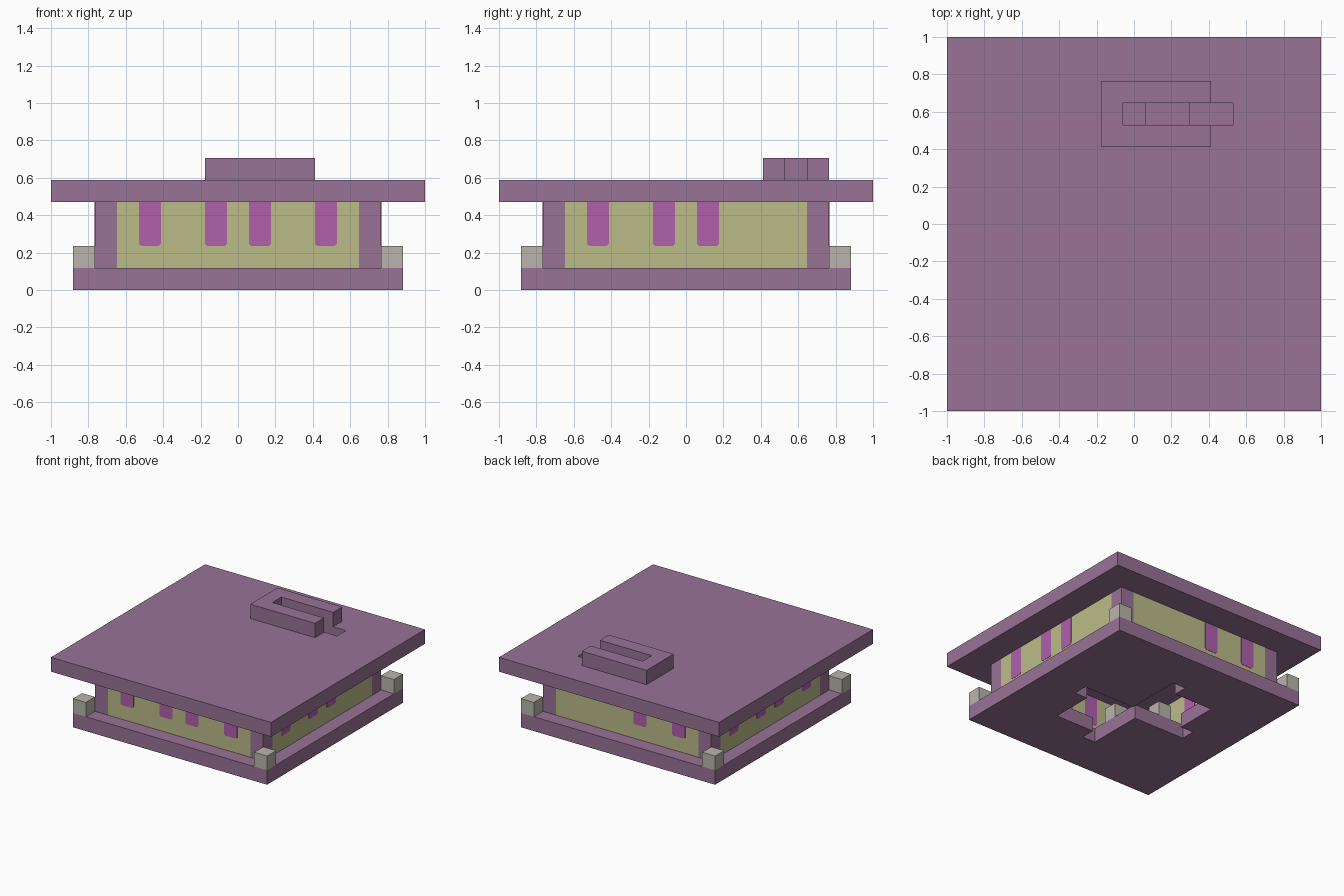
import bpy, bmesh

cube = bpy.data.objects.get("Cube")
if cube:
    bpy.data.objects.remove(cube, do_unlink=True)

U = 2 / 17  # one building block


def material(name, rgb):
    lin = [((c / 255 + 0.055) / 1.055) ** 2.4 for c in rgb] + [1]
    m = bpy.data.materials.new(name)
    m.use_nodes = True
    m.diffuse_color = lin
    m.node_tree.nodes["Principled BSDF"].inputs["Base Color"].default_value = lin
    return m


PURPLE = material("dusty purple", (152, 115, 150))
GREEN = material("pale olive", (188, 188, 138))
MAGENTA = material("window magenta", (176, 96, 172))
GREY = material("stone grey", (186, 181, 172))


def finish(name, bm, mat):
    bmesh.ops.recalc_face_normals(bm, faces=bm.faces)
    me = bpy.data.meshes.new(name)
    bm.to_mesh(me)
    bm.free()
    me.materials.append(mat)
    ob = bpy.data.objects.new(name, me)
    bpy.context.collection.objects.link(ob)
    return ob


def box(name, x, y, z, mat):
    """Box between (low, high) pairs in blocks."""
    bm = bmesh.new()
    for v in bmesh.ops.create_cube(bm, size=1)["verts"]:
        v.co = [U * (r[0] if c < 0 else r[1]) for c, r in zip(v.co, (x, y, z))]
    return finish(name, bm, mat)


def slab(name, xs, ys, z, keep, mat):
    """One block thick plate on a grid of cuts, keeping cells by a rule."""
    bm = bmesh.new()
    for x0, x1 in zip(xs, xs[1:]):
        for y0, y1 in zip(ys, ys[1:]):
            if keep((x0 + x1) / 2, (y0 + y1) / 2):
                bm.faces.new([bm.verts.new((U * x, U * y, U * z))
                              for x, y in ((x0, y0), (x1, y0), (x1, y1), (x0, y1))])
    bmesh.ops.remove_doubles(bm, verts=bm.verts, dist=1e-4)
    bottom = list(bm.faces)
    top = bmesh.ops.duplicate(bm, geom=bottom)
    lookup = top["vert_map"]
    for e in [e for f in bottom for e in f.edges if e.is_boundary]:
        a, b = e.verts
        if len(e.link_faces) == 1:
            bm.faces.new((a, b, lookup[b], lookup[a]))
    for v in {v for f in top["geom"] if isinstance(f, bmesh.types.BMFace) for v in f.verts}:
        v.co.z += U
    return finish(name, bm, mat)


def prism(name, profile, low, high, mat, along_y=True):
    """Extrude a (side, z) profile across a wall, all in blocks."""
    bm = bmesh.new()
    rings = [[bm.verts.new([U * c for c in ((s, d, z) if along_y else (d, s, z))])
              for s, z in profile] for d in (low, high)]
    bm.faces.new(rings[0])
    bm.faces.new(rings[1])
    n = len(profile)
    for i in range(n):
        j = (i + 1) % n
        bm.faces.new((rings[0][i], rings[0][j], rings[1][j], rings[1][i]))
    return finish(name, bm, mat)


# Base with a plus-shaped opening and two diagonal square openings
def base_solid(x, y):
    plus = (abs(x) < 0.5 and abs(y) < 4.5) or (abs(y) < 0.5 and abs(x) < 4.5)
    square = x * y < 0 and max(abs(x), abs(y)) < 3.5
    return not (plus or square)


cuts = [-7.5, -4.5, -3.5, -0.5, 0.5, 3.5, 4.5, 7.5]
slab("base", cuts, cuts, 0, base_solid, PURPLE)

# Roof with the stair slot, and the kerb around the slot
slab("roof", [-8.5, -0.5, 4.5, 8.5], [-8.5, 4.5, 5.5, 8.5], 4,
     lambda x, y: not (-0.5 < x < 4.5 and 4.5 < y < 5.5), PURPLE)
slab("stair_kerb", [-1.5, -0.5, 3.5], [3.5, 4.5, 5.5, 6.5], 5,
     lambda x, y: x < -0.5 or abs(y - 5) > 0.5, PURPLE)

# Stairs down from the roof
prism("stairs", [(-1.5, 1), (4.5, 1), (4.5, 4), (2.5, 4), (2.5, 3),
                 (0.5, 3), (0.5, 2), (-1.5, 2)], 4.5, 5.5, PURPLE)

# Corner pillars and outer posts
for sx, side in ((-1, "right"), (1, "left")):
    for sy, end in ((-1, "front"), (1, "back")):
        def span(s, a):
            return sorted((s * a, s * (a + 1)))
        box(f"{end}_{side}_pillar", span(sx, 5.5), span(sy, 5.5), (1, 4), PURPLE)
        box(f"{end}_{side}_post", span(sx, 6.5), span(sy, 6.5), (1, 2), GREY)

# Walls and their windows
walls = (("front", -1, True, (-4, -1, 1, 4)), ("back", 1, True, (-4, -1)),
         ("right", -1, False, (-4, -1, 1, 4)), ("left", 1, False, (-4, -1, 1)))
for name, s, along_y, centres in walls:
    low, high = sorted((s * 5.5, s * 6.5))
    prism(name + "_wall", [(-5.5, 1), (5.5, 1), (5.5, 4), (-5.5, 4)],
          low, high, GREEN, along_y)
    for c in centres:
        prism(name + "_window", [(c - 0.5, 4), (c - 0.5, 2.1), (c - 0.4, 2), (c + 0.4, 2),
                                 (c + 0.5, 2.1), (c + 0.5, 4)],
              low - 0.02, high + 0.02, MAGENTA, along_y)

# Low stone blocks beside the floor openings
for s in (-1, 1):
    box("floor_block", sorted((s * 2.5, s * 3.5)), sorted((s * 0.5, s * 1.5)), (1, 2), GREY)
    box("floor_block", sorted((s * 0.5, s * 1.5)), sorted((s * 2.5, s * 3.5)), (1, 2), GREY)
